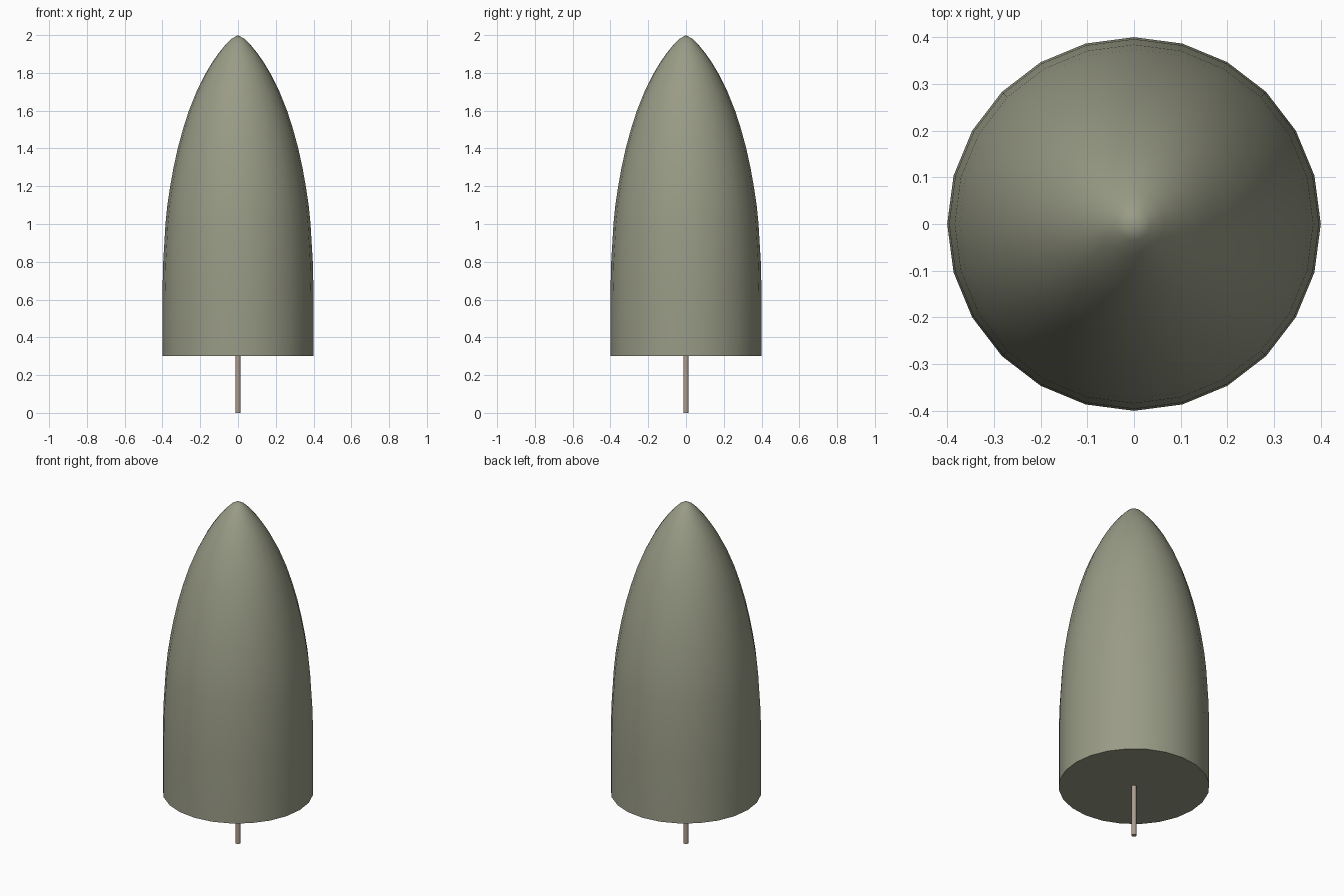
import bpy, bmesh, math

if "Cube" in bpy.data.objects:
    bpy.data.objects.remove(bpy.data.objects["Cube"])


def material(name, rgb):
    m = bpy.data.materials.new(name)
    m.diffuse_color = (*rgb, 1)
    m.use_nodes = True
    m.node_tree.nodes["Principled BSDF"].inputs["Base Color"].default_value = m.diffuse_color
    return m


def lathe(name, profile, sides, mat, angle):
    """Revolve a (radius, z) profile round z; end at radius 0 to close it."""
    bm = bmesh.new()
    verts = [bm.verts.new((r, 0, z)) for r, z in profile]
    edges = [bm.edges.new(pair) for pair in zip(verts, verts[1:])]
    bmesh.ops.spin(bm, geom=verts + edges, cent=(0, 0, 0), axis=(0, 0, 1),
                   angle=2 * math.pi, steps=sides, use_duplicate=False)
    bmesh.ops.remove_doubles(bm, verts=bm.verts, dist=1e-5)
    bmesh.ops.recalc_face_normals(bm, faces=bm.faces)
    mesh = bpy.data.meshes.new(name)
    bm.to_mesh(mesh)
    bm.free()
    mesh.materials.append(mat)
    ob = bpy.data.objects.new(name, mesh)
    bpy.context.collection.objects.link(ob)
    bpy.ops.object.select_all(action='DESELECT')
    ob.select_set(True)
    bpy.context.view_layer.objects.active = ob
    bpy.ops.object.shade_smooth_by_angle(angle=math.radians(angle))
    return ob


# Tall bullet-shaped crown with a flat underside
crown = [(0, 0.30), (0.4, 0.30), (0.4, 0.64), (0.396, 0.80), (0.384, 1.0),
         (0.374, 1.1), (0.359, 1.2), (0.341, 1.3), (0.319, 1.4), (0.292, 1.5),
         (0.260, 1.6), (0.220, 1.7), (0.170, 1.8), (0.140, 1.85),
         (0.106, 1.9), (0.065, 1.95), (0.035, 1.98), (0, 2.0)]
lathe("crown", crown, 24, material("foliage", (0.32, 0.33, 0.24)), 40)

# Thin trunk
trunk = [(0, 0), (0.0135, 0), (0.0135, 0.31), (0, 0.31)]
lathe("trunk", trunk, 8, material("bark", (0.42, 0.34, 0.28)), 50)
